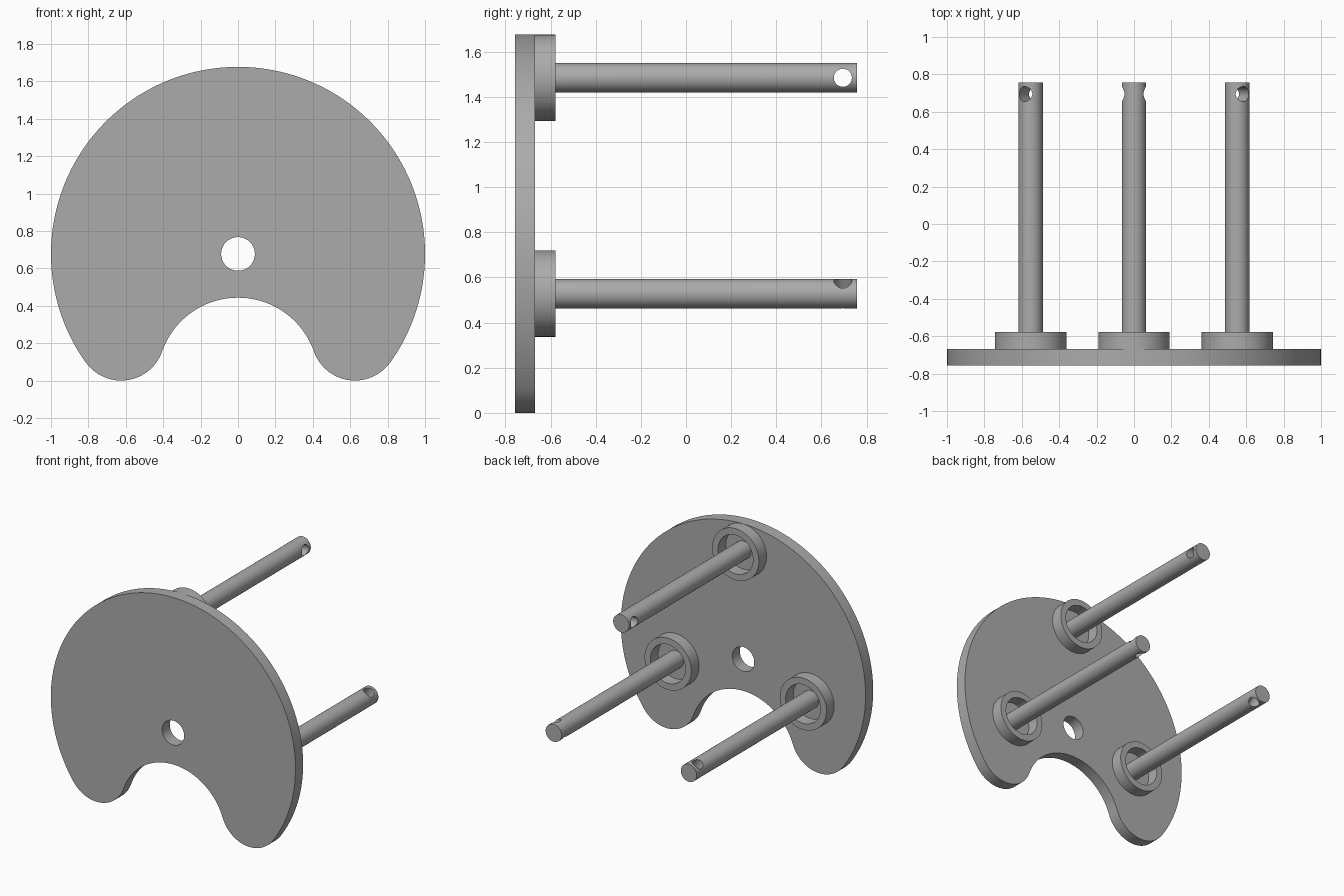
import bpy, bmesh, math
from math import cos, sin, radians, atan2
from mathutils import Vector, Matrix

cube = bpy.data.objects.get("Cube")
if cube:
    bpy.data.objects.remove(cube, do_unlink=True)

GREY = bpy.data.materials.new("plain grey")
GREY.use_nodes = True
GREY.diffuse_color = (0.41, 0.41, 0.41, 1)
GREY.node_tree.nodes["Principled BSDF"].inputs["Base Color"].default_value = (0.41, 0.41, 0.41, 1)

FRONT, PLATE_BACK, RING_BACK, TIP = -0.757, -0.668, -0.578, 0.757
DISC = Vector((0, 0.677))       # plate centre in x, z
LOBE = Vector((0.625, 0.232))   # rounded lower corner
NOTCH = Vector((0, 0.013))      # centre of the lower cut-out


def finish(name, bm):
    bmesh.ops.recalc_face_normals(bm, faces=bm.faces)
    mesh = bpy.data.meshes.new(name)
    bm.to_mesh(mesh)
    bm.free()
    mesh.materials.append(GREY)
    obj = bpy.data.objects.new(name, mesh)
    bpy.context.collection.objects.link(obj)
    return obj


def prism(name, outline, y0, y1):
    """Extrude an x, z outline along y."""
    bm = bmesh.new()
    face = bm.faces.new([bm.verts.new((x, y0, z)) for x, z in outline])
    new = bmesh.ops.extrude_face_region(bm, geom=[face])["geom"]
    bmesh.ops.translate(bm, vec=(0, y1 - y0, 0),
                        verts=[v for v in new if isinstance(v, bmesh.types.BMVert)])
    return finish(name, bm)


def arc(centre, radius, a0, a1, steps):
    return [(centre[0] + radius * cos(a0 + (a1 - a0) * i / steps),
             centre[1] + radius * sin(a0 + (a1 - a0) * i / steps)) for i in range(steps)]


def circle(centre, radius, steps=64):
    return arc(centre, radius, 0, math.tau, steps)


def cut(obj, cutter):
    mod = obj.modifiers.new("hole", "BOOLEAN")
    mod.operation, mod.solver, mod.object = "DIFFERENCE", "EXACT", cutter
    select(obj)
    bpy.ops.object.modifier_apply(modifier=mod.name)
    bpy.data.objects.remove(cutter, do_unlink=True)


def select(obj):
    bpy.ops.object.select_all(action="DESELECT")
    obj.select_set(True)
    bpy.context.view_layer.objects.active = obj


def smooth(obj):
    select(obj)
    bpy.ops.object.shade_smooth_by_angle(angle=radians(30))


# Back plate: large arc, two tangent lobes and a tangent notch
out = LOBE - DISC
tangent = atan2(out.y, out.x)
inner = LOBE - NOTCH
meet = atan2(inner.y, inner.x)
half = arc(NOTCH, 0.43, math.pi / 2, meet, 24)
half += arc(LOBE, 0.232, meet + math.pi, tangent + math.tau, 32)
half += arc(DISC, 1.0, tangent, math.pi / 2, 72)
half.append((0, DISC.y + 1))
outline = half + [(-x, z) for x, z in reversed(half[1:-1])]
plate = prism("back_plate", outline, FRONT, PLATE_BACK)
cut(plate, prism("centre_hole_cutter", circle(DISC, 0.09), FRONT - 0.1, PLATE_BACK + 0.1))
smooth(plate)

# Three pegs with collars on an equilateral triangle
hub, spread = Vector((0, 0.847)), 0.638
for side, degrees in (("top", 90), ("right", 210), ("left", 330)):
    a = radians(degrees)
    spot = hub + spread * Vector((cos(a), sin(a)))

    # Hollow collar
    collar = prism(side + "_collar", circle(spot, 0.191), PLATE_BACK - 0.01, RING_BACK)
    cut(collar, prism("collar_cutter", circle(spot, 0.143), FRONT - 0.1, RING_BACK + 0.1))
    smooth(collar)

    # Rod with a pin hole drilled across it, tangent to the ring of pegs
    rod = prism(side + "_rod", circle(spot, 0.065), PLATE_BACK - 0.01, TIP)
    drill = bmesh.new()
    axis = Vector((-sin(a), 0, cos(a)))
    turn = axis.to_track_quat("Z", "Y").to_matrix().to_4x4()
    bmesh.ops.create_cone(drill, cap_ends=True, segments=32, radius1=0.04, radius2=0.04, depth=0.4,
                          matrix=Matrix.Translation((spot.x, 0.695, spot.y)) @ turn)
    cut(rod, finish("pin_hole_cutter", drill))
    smooth(rod)
